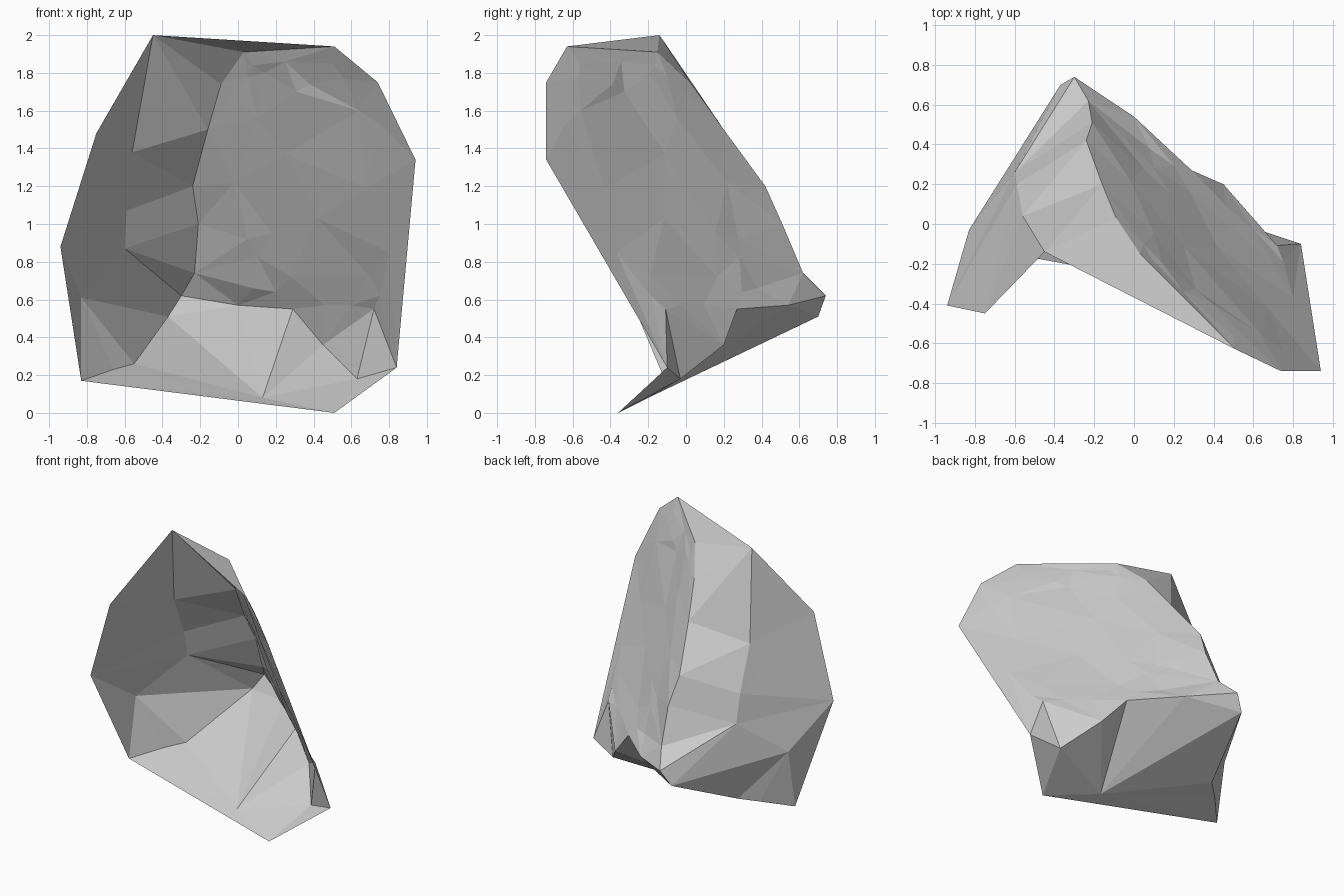
import bpy
from mathutils import Vector
from mathutils.geometry import delaunay_2d_cdt

old = bpy.data.objects.get("Cube")
if old:
    bpy.data.objects.remove(old, do_unlink=True)

# Single stone colour
stone = bpy.data.materials.new("grey_stone")
stone.use_nodes = True
colour = (0.6, 0.6, 0.6, 1.0)
stone.diffuse_color = colour
shader = next(n for n in stone.node_tree.nodes if n.type == 'BSDF_PRINCIPLED')
shader.inputs["Base Color"].default_value = colour
shader.inputs["Roughness"].default_value = 0.9


def build_sheet(name, outline, inner=(), creases=()):
    """Triangulate a faceted sheet from its outline, inner points and creases."""
    points = list(outline) + list(inner)
    flat = [Vector((p[0], p[2])) for p in points]
    edges = [(points.index(a), points.index(b)) for a, b in creases]
    ring = [list(range(len(outline)))]
    verts, _, faces, sources, _, _ = delaunay_2d_cdt(flat, edges, ring, 1, 1e-5)
    coords = []
    for v, source in zip(verts, sources):
        nearest = min(range(len(flat)), key=lambda i: (flat[i] - v).length)
        depth = points[source[0] if source else nearest][1]
        coords.append((v.x, depth, v.y))
    mesh = bpy.data.meshes.new(name)
    mesh.from_pydata(coords, [], [list(f) for f in faces])
    mesh.materials.append(stone)
    mesh.update()
    sheet = bpy.data.objects.new(name, mesh)
    bpy.context.scene.collection.objects.link(sheet)
    return sheet


def on_slab(x, z, offset):
    """Place a chipped point relative to the mean plane of the slab."""
    depth = 0.74 - 0.931 * (x + 0.3) - 0.452 * (z - 0.62)
    return (x, depth + offset, z)


# Shared corners
corner = (-0.30, 0.74, 0.62)
peak = (-0.45, -0.14, 2.0)
shoulder = (0.51, -0.63, 1.94)
toe = (0.51, -0.36, 0.0)
heel = (0.84, -0.10, 0.24)
crease_top = (0.29, 0.27, 0.55)

# Shared seams: wall to slab, wall to floor, floor to slab
wall_seam = [(-0.23, 0.62, 0.74), (-0.21, 0.51, 1.0), (-0.24, 0.42, 1.2),
             (-0.16, 0.20, 1.5), (-0.09, 0.03, 1.74), (0.03, -0.15, 1.91)]
wall_foot = [(-0.37, 0.70, 0.51), (-0.55, 0.17, 0.26),
             (-0.66, 0.07, 0.23), (-0.83, -0.11, 0.17)]
floor_seam = [(0.63, -0.03, 0.18), (0.45, 0.20, 0.36), crease_top,
              (0.0, 0.54, 0.57)]

# Side wall with its folded-over top
edge_low = (-0.94, -0.41, 0.88)
edge_high = (-0.75, -0.45, 1.48)
fold_high = (-0.56, 0.04, 1.38)
fold_mid = (-0.59, 0.20, 1.07)
fold_low = (-0.60, 0.26, 0.87)
knee = (-0.83, -0.03, 0.61)
build_sheet(
    "side_wall",
    [corner] + wall_foot + [edge_low, edge_high, peak, shoulder] + wall_seam[::-1],
    [fold_high, fold_mid, fold_low, knee],
    [(knee, wall_foot[0]), (knee, wall_foot[1]), (knee, edge_low),
     (knee, fold_low), (fold_low, wall_foot[0]), (fold_low, corner),
     (fold_low, wall_seam[0]), (fold_mid, wall_seam[1]),
     (fold_mid, wall_seam[2]), (fold_high, wall_seam[2]),
     (fold_high, wall_seam[3]), (peak, fold_high), (peak, wall_seam[3]),
     (peak, wall_seam[4]), (edge_high, fold_high), (edge_low, fold_low)])

# Floor with one crease running to the front
dent = (0.13, -0.20, 0.08)
build_sheet(
    "floor",
    [corner] + wall_foot + [toe, heel] + floor_seam,
    [dent],
    [(dent, crease_top), (dent, floor_seam[0]), (dent, wall_foot[0]),
     (toe, floor_seam[0])])

# Leaning slab with a chipped surface
chips = [(0.05, 1.78, 0.01), (-0.03, 1.69, 0.0), (0.10, 1.56, 0.01),
         (0.08, 1.84, 0.0), (0.14, 1.80, 0.01), (0.31, 1.70, -0.01),
         (0.38, 1.74, 0.01), (0.50, 1.85, 0.0), (0.56, 1.77, 0.01),
         (0.25, 1.86, -0.01), (0.64, 1.60, 0.02), (0.75, 1.53, 0.01),
         (0.68, 1.19, 0.0), (0.25, 1.37, 0.0), (-0.02, 1.22, 0.01),
         (0.05, 0.92, 0.0), (0.18, 0.95, 0.01), (0.42, 1.03, 0.0),
         (0.10, 0.83, 0.01), (0.08, 0.66, 0.01), (0.20, 0.64, 0.03),
         (0.28, 0.72, 0.01), (0.46, 0.57, 0.04), (0.60, 0.57, 0.05),
         (0.72, 0.55, 0.07), (0.75, 0.62, 0.05), (0.69, 0.73, 0.04),
         (0.80, 0.85, 0.02)]
build_sheet(
    "leaning_slab",
    [corner] + floor_seam[::-1]
    + [heel, (0.94, -0.74, 1.34), (0.74, -0.74, 1.75), shoulder]
    + wall_seam[::-1],
    [on_slab(*chip) for chip in chips])
